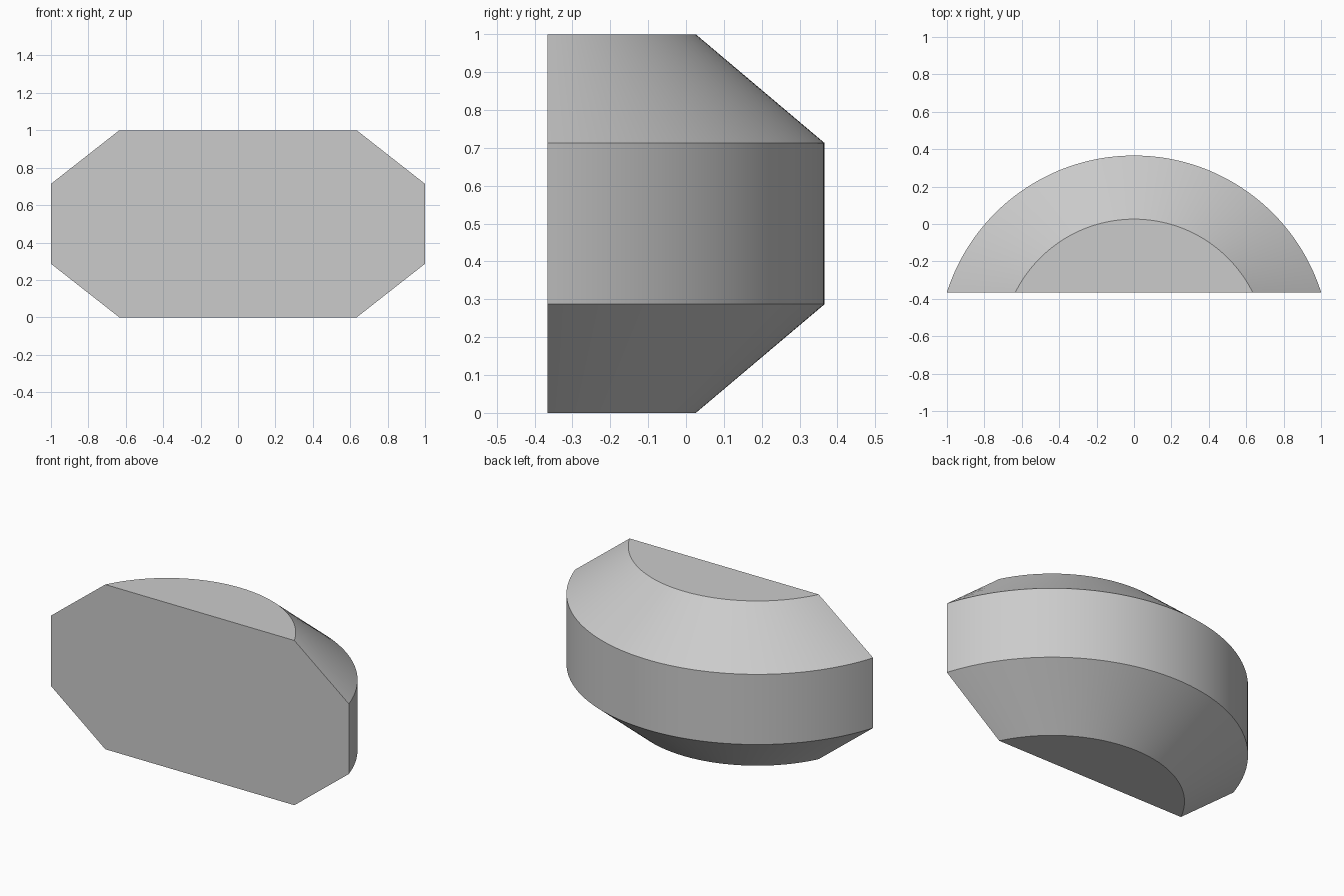
import bpy, bmesh, math

if "Cube" in bpy.data.objects:
    bpy.data.objects.remove(bpy.data.objects["Cube"])

CY = -0.684        # centre of the arcs
FRONT = -0.366     # flat front plane
SEG = 96

grey = bpy.data.materials.new("light grey")
grey.diffuse_color = (0.6, 0.6, 0.6, 1)
grey.use_nodes = True
grey.node_tree.nodes["Principled BSDF"].inputs["Base Color"].default_value = grey.diffuse_color

bm = bmesh.new()


def arc_ring(radius, z):
    """Circular segment cut off by the front plane."""
    a0 = math.asin((FRONT - CY) / radius)
    angles = [a0 + (math.pi - 2 * a0) * i / SEG for i in range(SEG + 1)]
    return [bm.verts.new((radius * math.cos(a), CY + radius * math.sin(a), z)) for a in angles]


# stacked outlines: small, wide, wide, small
rings = [arc_ring(r, z) for r, z in ((0.71, 0), (1.05, 0.287), (1.05, 0.713), (0.71, 1))]

# curved back: lower cone, wall, upper cone
for low, high in zip(rings, rings[1:]):
    for i in range(SEG):
        face = bm.faces.new((low[i], low[i + 1], high[i + 1], high[i]))
        face.smooth = True

# flat bottom, top and octagonal front
bm.faces.new(rings[0][::-1])
bm.faces.new(rings[-1])
bm.faces.new([r[0] for r in rings] + [r[-1] for r in reversed(rings)])

bmesh.ops.recalc_face_normals(bm, faces=bm.faces)
for e in bm.edges:
    e.smooth = e.calc_face_angle(0) < math.radians(20)

mesh = bpy.data.meshes.new("chamfered_half_round_block")
bm.to_mesh(mesh)
bm.free()
mesh.materials.append(grey)
obj = bpy.data.objects.new("chamfered_half_round_block", mesh)
bpy.context.collection.objects.link(obj)
